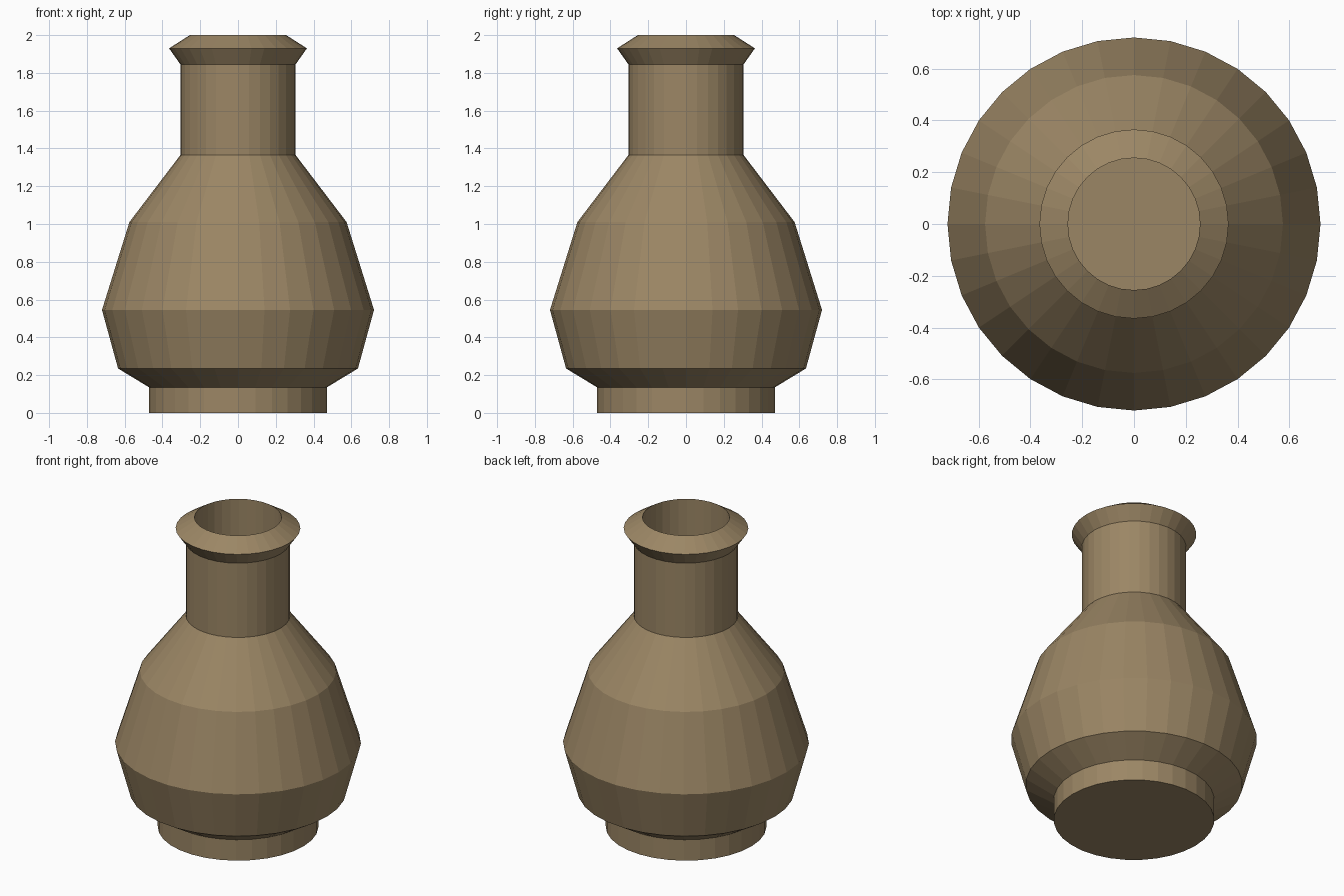
import bpy, bmesh
from math import cos, sin, tau

if "Cube" in bpy.data.objects:
    bpy.data.objects.remove(bpy.data.objects["Cube"])

SIDES = 32

# Outer profile from foot to lip, then inner wall down to the floor (radius, z)
PROFILE = [
    (0.47, 0.0), (0.47, 0.135), (0.635, 0.235), (0.72, 0.545),
    (0.575, 1.01), (0.305, 1.365), (0.305, 1.845), (0.365, 1.93), (0.255, 2.0),
    (0.255, 1.345), (0.525, 0.99), (0.67, 0.545), (0.59, 0.27), (0.42, 0.165),
]


def lathe(name, profile, sides):
    bm = bmesh.new()
    rings = [[bm.verts.new((r * cos(tau * i / sides), r * sin(tau * i / sides), z))
              for i in range(sides)] for r, z in profile]
    for low, high in zip(rings, rings[1:]):
        for i in range(sides):
            j = (i + 1) % sides
            bm.faces.new((low[i], low[j], high[j], high[i]))
    # Underside and inner floor
    bm.faces.new(rings[0][::-1])
    bm.faces.new(rings[-1])
    bmesh.ops.recalc_face_normals(bm, faces=bm.faces)
    mesh = bpy.data.meshes.new(name)
    bm.to_mesh(mesh)
    bm.free()
    obj = bpy.data.objects.new(name, mesh)
    bpy.context.collection.objects.link(obj)
    return obj


# Hollow clay vase, flat shaded
vase = lathe("vase", PROFILE, SIDES)
clay = bpy.data.materials.new("clay")
clay.diffuse_color = (0.33, 0.24, 0.13, 1.0)
clay.use_nodes = True
clay.node_tree.nodes["Principled BSDF"].inputs["Base Color"].default_value = clay.diffuse_color
vase.data.materials.append(clay)
